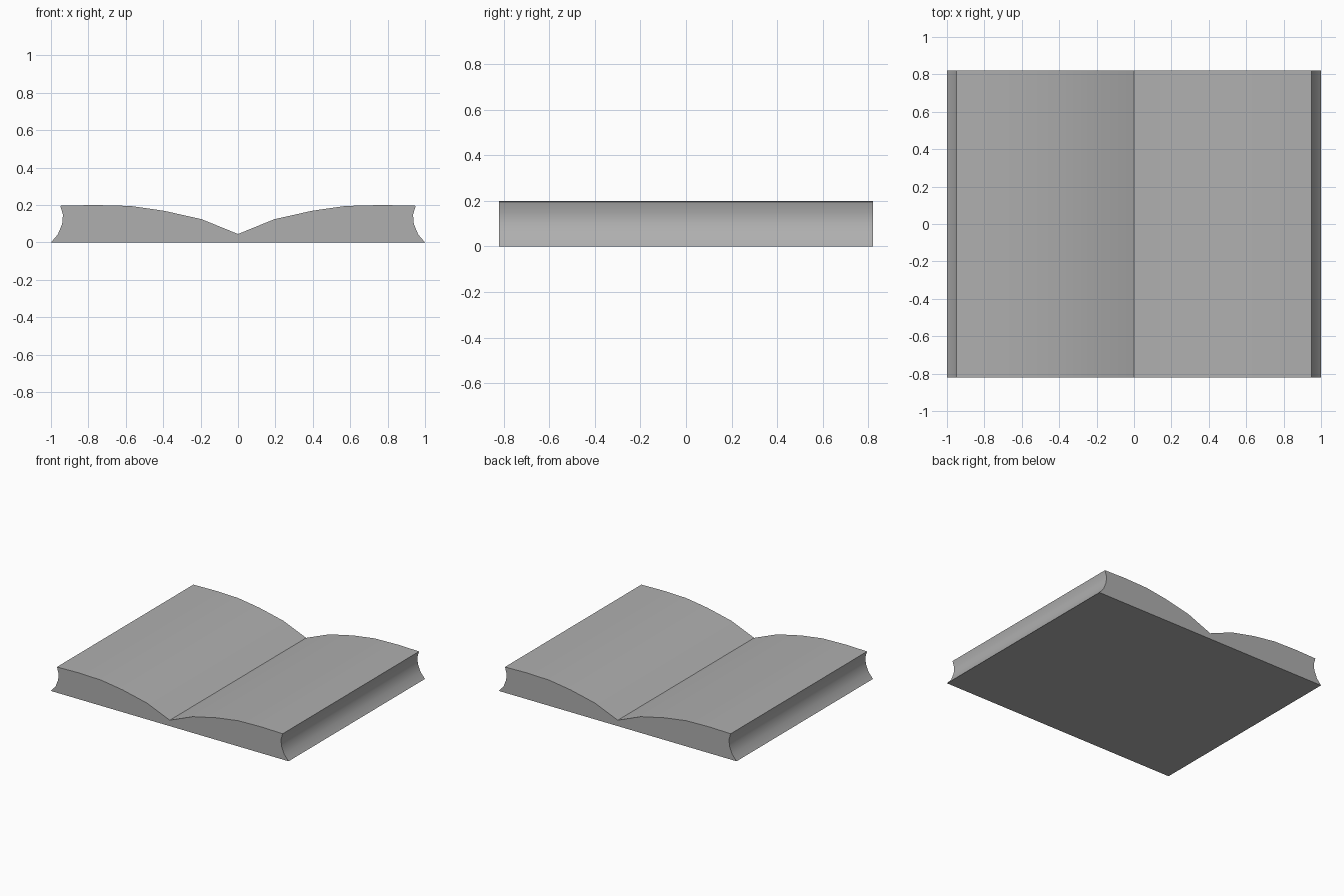
import bpy, bmesh, math

if "Cube" in bpy.data.objects:
    bpy.data.objects.remove(bpy.data.objects["Cube"])

HALF_DEPTH = 0.82

# Right half of the front outline: spine valley, page curve, hollow fore edge
half = [(0, 0.045), (0.194, 0.124), (0.395, 0.169), (0.575, 0.195),
        (0.77, 0.2), (0.95, 0.196), (0.936, 0.148), (0.94, 0.1),
        (0.963, 0.043), (1.0, 0)]
outline = half + [(-x, z) for x, z in reversed(half[1:])]

# Open book: mirrored outline extruded along y
bm = bmesh.new()
face = bm.faces.new([bm.verts.new((x, -HALF_DEPTH, z)) for x, z in outline])
ext = bmesh.ops.extrude_face_region(bm, geom=[face], use_keep_orig=True)
moved = [v for v in ext["geom"] if isinstance(v, bmesh.types.BMVert)]
bmesh.ops.translate(bm, verts=moved, vec=(0, 2 * HALF_DEPTH, 0))
bmesh.ops.recalc_face_normals(bm, faces=bm.faces[:])

mesh = bpy.data.meshes.new("open_book")
bm.to_mesh(mesh)
bm.free()
book = bpy.data.objects.new("open_book", mesh)
bpy.context.collection.objects.link(book)

# Darker grey paper
paper = bpy.data.materials.new("grey_paper")
paper.diffuse_color = (0.43, 0.43, 0.43, 1)
paper.use_nodes = True
paper.node_tree.nodes["Principled BSDF"].inputs["Base Color"].default_value = paper.diffuse_color
mesh.materials.append(paper)

# Soft page curves, crisp spine crease and rims
bpy.context.view_layer.objects.active = book
book.select_set(True)
bpy.ops.object.shade_smooth_by_angle(angle=math.radians(30))
